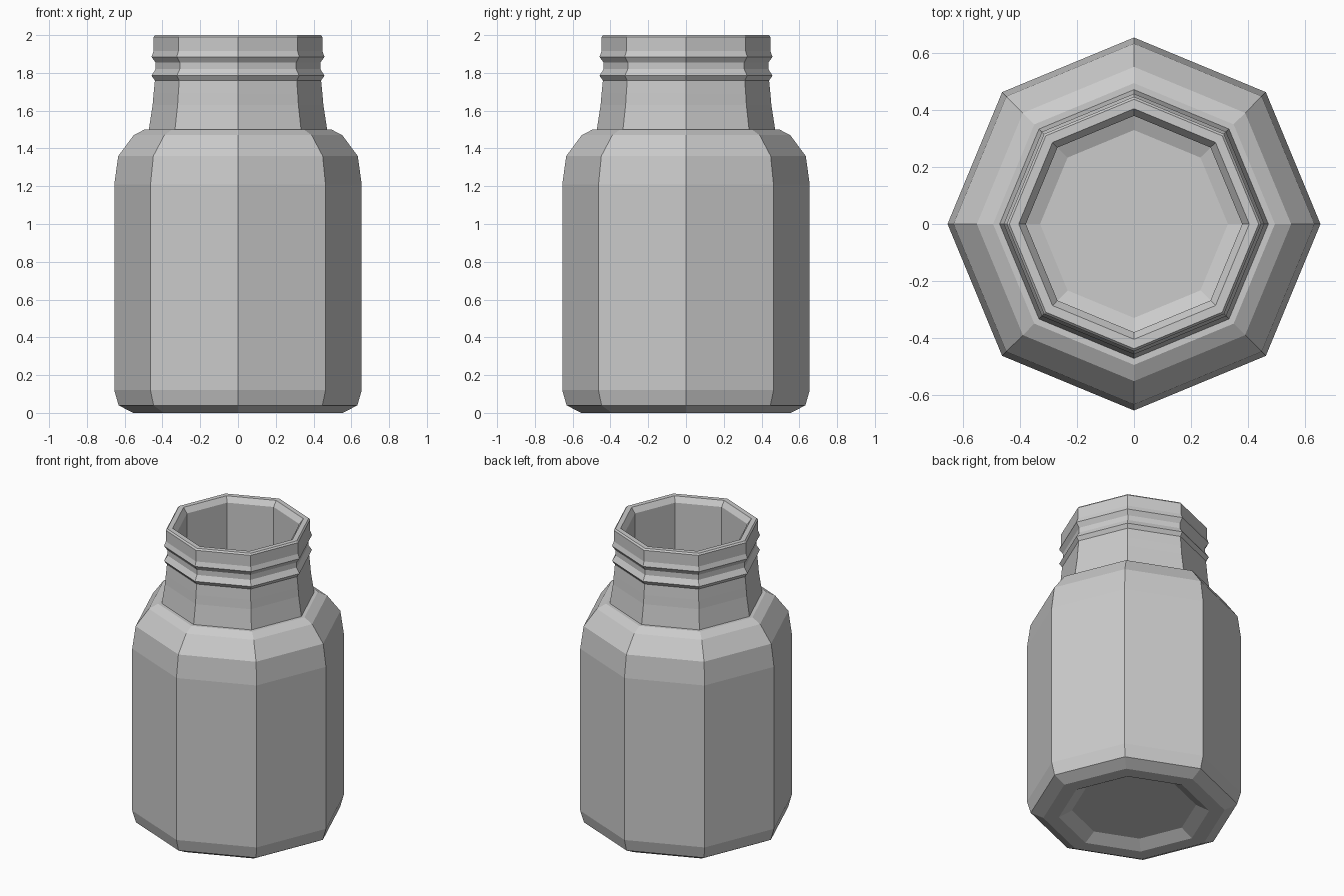
import bpy, bmesh, math

if "Cube" in bpy.data.objects:
    bpy.data.objects.remove(bpy.data.objects["Cube"])

SIDES = 8


def lathe(name, profile):
    """Revolve an (r, z) profile into an eight-sided solid with capped ends."""
    bm = bmesh.new()
    rings = []
    for r, z in profile:
        rings.append([bm.verts.new((r * math.cos(math.tau * i / SIDES),
                                    r * math.sin(math.tau * i / SIDES), z))
                      for i in range(SIDES)])
    for a, b in zip(rings, rings[1:]):
        for i in range(SIDES):
            j = (i + 1) % SIDES
            bm.faces.new((a[i], a[j], b[j], b[i]))
    bm.faces.new(rings[0])
    bm.faces.new(rings[-1])
    bmesh.ops.recalc_face_normals(bm, faces=bm.faces)
    mesh = bpy.data.meshes.new(name)
    bm.to_mesh(mesh)
    bm.free()
    obj = bpy.data.objects.new(name, mesh)
    bpy.context.collection.objects.link(obj)
    return obj


# Recessed base, foot bevel and body wall
base = [(0.38, 0.045), (0.46, 0.0), (0.555, 0.0), (0.632, 0.04), (0.655, 0.12)]

# Rounded shoulder
shoulder = [(0.655, 1.21), (0.634, 1.36), (0.552, 1.47), (0.495, 1.50)]

# Neck with two thread ridges
neck = [(0.472, 1.50), (0.452, 1.63), (0.447, 1.69), (0.44, 1.76),
        (0.458, 1.785), (0.436, 1.82), (0.436, 1.854), (0.458, 1.885),
        (0.447, 1.915)]

# Bevelled rim
rim = [(0.447, 1.99), (0.438, 2.0), (0.405, 2.0), (0.38, 1.965)]

# Hollow inside with a shallow bowl floor
inside = [(0.38, 1.50), (0.51, 1.42), (0.58, 1.33), (0.60, 1.20),
          (0.60, 0.25), (0.50, 0.15), (0.33, 0.08)]

lathe("bottle", base + shoulder + neck + rim + inside)
